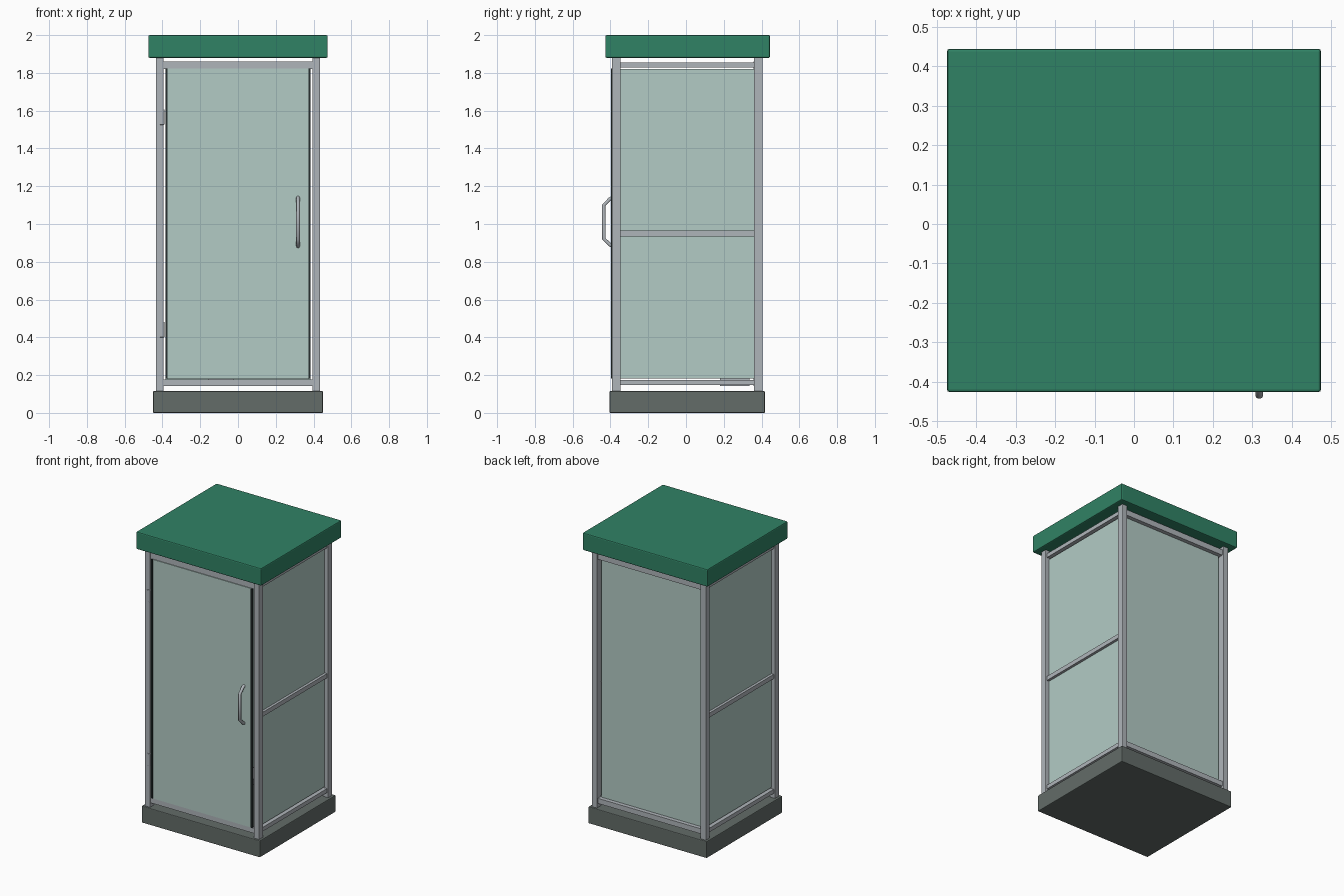
import bpy

if "Cube" in bpy.data.objects:
    bpy.data.objects.remove(bpy.data.objects["Cube"])


def material(name, color):
    m = bpy.data.materials.new(name)
    m.diffuse_color = color
    m.use_nodes = True
    m.node_tree.nodes["Principled BSDF"].inputs["Base Color"].default_value = m.diffuse_color
    return m


GREEN = material("green_paint", (0.03, 0.225, 0.13, 1))
STONE = material("dark_plinth", (0.125, 0.15, 0.14, 1))
METAL = material("aluminium", (0.43, 0.46, 0.49, 1))
GLASS = material("glass", (0.45, 0.6, 0.56, 1))
RUBBER = material("dark_rubber", (0.02, 0.03, 0.03, 1))


def box(name, x, y, z, mat, bevel=0.0):
    """Box from (min, max) ranges on each axis."""
    ranges = (x, y, z)
    bpy.ops.mesh.primitive_cube_add(size=1, location=[(a + b) / 2 for a, b in ranges])
    o = bpy.context.object
    o.name = name
    o.scale = [b - a for a, b in ranges]
    bpy.ops.object.transform_apply(location=False, rotation=False, scale=True)
    o.data.materials.append(mat)
    if bevel:
        m = o.modifiers.new("bevel", "BEVEL")
        m.width = bevel
        m.segments = 2
    return o


def span(s, a, b):
    """Range a..b mirrored to the side given by the sign s."""
    return tuple(sorted((s * a, s * b)))


# Plinth and roof
box("base", (-0.45, 0.45), (-0.405, 0.418), (0, 0.115), STONE, 0.005)
box("roof", (-0.475, 0.475), (-0.427, 0.445), (1.88, 2.0), GREEN, 0.007)

FRONT, BACK = (-0.392, -0.347), (0.36, 0.405)

for s, side in ((-1, "left"), (1, "right")):
    # Corner posts
    for y, end in ((FRONT, "front"), (BACK, "back")):
        box(f"{end}_{side}_post", span(s, 0.394, 0.434), y, (0.11, 1.885), METAL, 0.003)
    # Side rails and glass
    for z, level in (((0.147, 0.175), "bottom"), ((0.935, 0.965), "middle"), ((1.828, 1.855), "top")):
        box(f"{side}_{level}_rail", span(s, 0.396, 0.424), (-0.35, 0.362), z, METAL)
    box(f"{side}_glass", span(s, 0.398, 0.406), (-0.35, 0.362), (0.183, 1.82), GLASS)
    # Door seals
    box(f"{side}_door_seal", span(s, 0.373, 0.384), (-0.397, -0.378), (0.183, 1.822), RUBBER)

# Front and back rails
for y, end in (((-0.385, -0.355), "front"), ((0.358, 0.395), "back")):
    for z, level in (((0.143, 0.178), "bottom"), ((1.82, 1.86), "top")):
        box(f"{end}_{level}_rail", (-0.396, 0.396), y, z, METAL)

# Back pane and glass door
box("back_glass", (-0.385, 0.385), (0.358, 0.367), (0.176, 1.822), GLASS)
box("door", (-0.375, 0.375), (-0.39, -0.379), (0.18, 1.822), GLASS)

# Door hinges
for z, level in (((0.4, 0.482), "lower"), ((1.525, 1.607), "upper")):
    box(f"{level}_hinge", (-0.413, -0.39), (-0.398, -0.38), z, METAL, 0.002)

# Small floor box inside
box("floor_box", (-0.16, -0.02), (0.18, 0.335), (0.143, 0.184), METAL)

# Door handle
curve = bpy.data.curves.new("door_handle", "CURVE")
curve.dimensions = "3D"
curve.bevel_depth = 0.01
curve.bevel_resolution = 3
curve.use_fill_caps = True
path = [(-0.385, 1.14), (-0.402, 1.133), (-0.435, 1.1), (-0.435, 0.922), (-0.402, 0.889), (-0.385, 0.882)]
sp = curve.splines.new("POLY")
sp.points.add(len(path) - 1)
for p, (y, z) in zip(sp.points, path):
    p.co = (0.318, y, z, 1)
curve.materials.append(METAL)
handle = bpy.data.objects.new("door_handle", curve)
bpy.context.collection.objects.link(handle)
